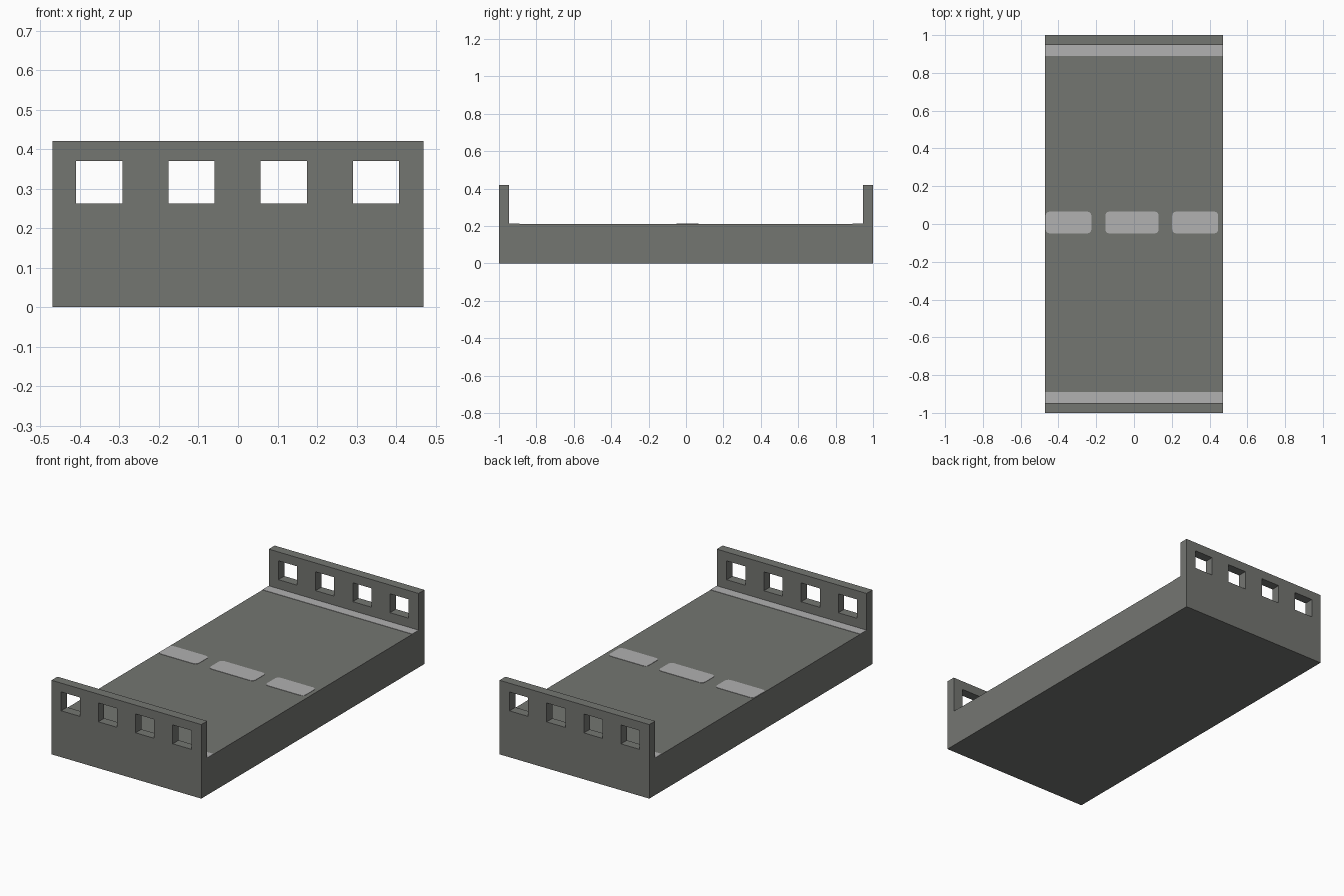
import bpy, bmesh, math

if "Cube" in bpy.data.objects:
    bpy.data.objects.remove(bpy.data.objects["Cube"])

HALF_W, HALF_L = 0.47, 1.0
DECK_Z, TOP_Z, WALL_Y = 0.21, 0.42, 0.947


def material(name, rgb):
    m = bpy.data.materials.new(name)
    m.diffuse_color = (*rgb, 1)
    m.use_nodes = True
    m.node_tree.nodes["Principled BSDF"].inputs["Base Color"].default_value = m.diffuse_color
    return m


asphalt = material("dark_grey_concrete", (0.175, 0.18, 0.167))
paint = material("light_grey_paint", (0.44, 0.44, 0.44))


def prism(name, points, offset, mat):
    """Extrude a closed outline of 3D points along an offset vector."""
    bm = bmesh.new()
    face = bm.faces.new([bm.verts.new(p) for p in points])
    ext = bmesh.ops.extrude_face_region(bm, geom=[face])["geom"]
    bmesh.ops.translate(bm, vec=offset,
                        verts=[v for v in ext if isinstance(v, bmesh.types.BMVert)])
    bmesh.ops.recalc_face_normals(bm, faces=bm.faces)
    mesh = bpy.data.meshes.new(name)
    bm.to_mesh(mesh)
    bm.free()
    mesh.materials.append(mat)
    ob = bpy.data.objects.new(name, mesh)
    bpy.context.collection.objects.link(ob)
    return ob


def rounded_rect(x0, x1, y0, y1, r, z):
    pts = []
    corners = [(x1 - r, y1 - r), (x0 + r, y1 - r), (x0 + r, y0 + r), (x1 - r, y0 + r)]
    for i, (cx, cy) in enumerate(corners):
        for k in range(4):
            a = math.radians(90 * i + 30 * k)
            pts.append((cx + r * math.cos(a), cy + r * math.sin(a), z))
    return pts


# Road deck with a parapet along each end, from one U-shaped profile
profile = [(-HALF_L, 0), (HALF_L, 0), (HALF_L, TOP_Z), (WALL_Y, TOP_Z),
           (WALL_Y, DECK_Z), (-WALL_Y, DECK_Z), (-WALL_Y, TOP_Z), (-HALF_L, TOP_Z)]
deck = prism("road_deck", [(-HALF_W, y, z) for y, z in profile],
             (2 * HALF_W, 0, 0), asphalt)

# Square openings through both parapets
bpy.context.view_layer.objects.active = deck
for x in (-0.351, -0.118, 0.116, 0.349):
    x0, x1, z0, z1 = x - 0.0585, x + 0.0585, 0.263, 0.37
    cutter = prism("opening_cutter",
                   [(x0, -1.2, z0), (x1, -1.2, z0), (x1, -1.2, z1), (x0, -1.2, z1)],
                   (0, 2.4, 0), asphalt)
    cutter.hide_render = True
    mod = deck.modifiers.new("opening", "BOOLEAN")
    mod.operation, mod.solver, mod.object = "DIFFERENCE", "EXACT", cutter
    bpy.ops.object.modifier_apply(modifier=mod.name)
    bpy.data.objects.remove(cutter)

# Painted edge lines beside the parapets
for side, name in ((-1, "front_edge_line"), (1, "back_edge_line")):
    ya, yb = side * WALL_Y, side * 0.89
    prism(name, [(-HALF_W, ya, DECK_Z), (HALF_W, ya, DECK_Z),
                 (HALF_W, yb, DECK_Z), (-HALF_W, yb, DECK_Z)], (0, 0, 0.002), paint)

# Painted centre dashes with rounded corners
for x0, x1 in ((-0.468, -0.225), (-0.152, 0.131), (0.202, 0.446)):
    prism("centre_dash", rounded_rect(x0, x1, -0.05, 0.066, 0.022, DECK_Z),
          (0, 0, 0.002), paint)
